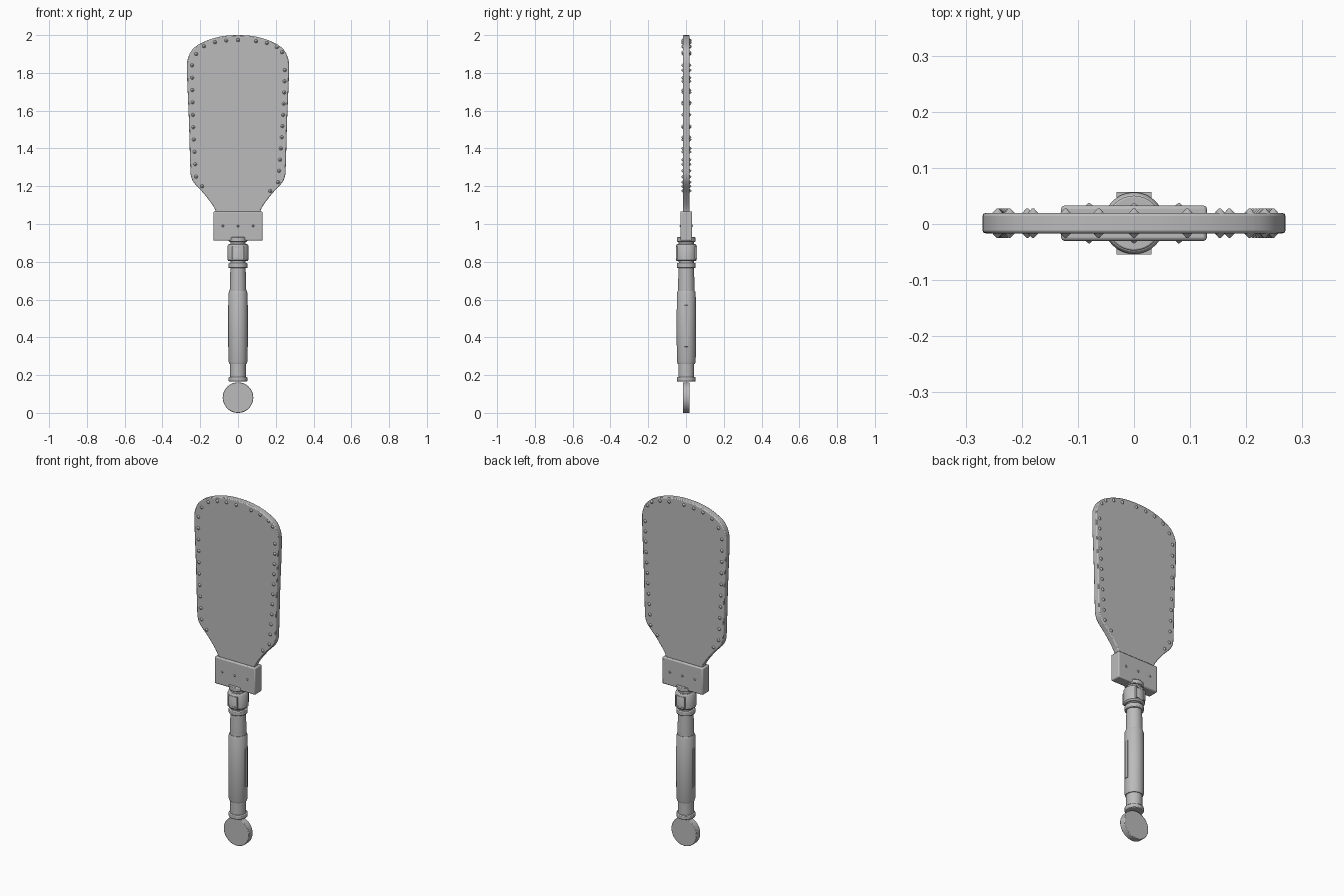
import bpy, bmesh, math
from mathutils import Vector, Matrix

if "Cube" in bpy.data.objects:
    bpy.data.objects.remove(bpy.data.objects["Cube"])

steel = bpy.data.materials.new("grey metal")
steel.use_nodes = True
grey = (0.5, 0.5, 0.5, 1)
steel.diffuse_color = grey
steel.node_tree.nodes["Principled BSDF"].inputs["Base Color"].default_value = grey
MID = 0.0015  # depth of the centre plane


def finish(name, bm, bevel=0, angle=35):
    bmesh.ops.recalc_face_normals(bm, faces=bm.faces)
    mesh = bpy.data.meshes.new(name)
    bm.to_mesh(mesh)
    bm.free()
    obj = bpy.data.objects.new(name, mesh)
    bpy.context.collection.objects.link(obj)
    mesh.materials.append(steel)
    if bevel:
        mod = obj.modifiers.new("Bevel", "BEVEL")
        mod.width, mod.segments, mod.limit_method = bevel, 2, "ANGLE"
        mod.angle_limit = math.radians(40)
    bpy.ops.object.select_all(action="DESELECT")
    obj.select_set(True)
    bpy.context.view_layer.objects.active = obj
    bpy.ops.object.shade_smooth_by_angle(angle=math.radians(angle))
    return obj


def box(name, size, centre, bevel=0):
    bm = bmesh.new()
    bmesh.ops.create_cube(bm, size=1)
    bmesh.ops.scale(bm, vec=size, verts=bm.verts)
    bmesh.ops.translate(bm, vec=centre, verts=bm.verts)
    return finish(name, bm, bevel)


def lathe(name, profile, bevel=0, sides=32):
    """Closed solid of revolution from (radius, height) pairs."""
    bm = bmesh.new()
    rings = []
    for r, z in profile:
        ring = [bm.verts.new((r * math.cos(2 * math.pi * i / sides),
                              MID + r * math.sin(2 * math.pi * i / sides), z))
                for i in range(sides)]
        rings.append(ring)
    for a, b in zip(rings, rings[1:]):
        for i in range(sides):
            j = (i + 1) % sides
            bm.faces.new((a[i], a[j], b[j], b[i]))
    bm.faces.new(rings[0])
    bm.faces.new(rings[-1])
    return finish(name, bm, bevel)


def smooth_path(points, steps=4):
    """Catmull-Rom curve through the points."""
    pts = [Vector(p) for p in points]
    pts = [pts[0]] + pts + [pts[-1]]
    out = []
    for a, b, c, d in zip(pts, pts[1:], pts[2:], pts[3:]):
        for k in range(steps):
            t = k / steps
            out.append(0.5 * (2 * b + (c - a) * t + (2 * a - 5 * b + 4 * c - d) * t ** 2
                              + (3 * b - a - 3 * c + d) * t ** 3))
    return out + [pts[-1]]


# Paddle blade
half = smooth_path([(0.11, 1.03), (0.125, 1.085), (0.18, 1.16), (0.228, 1.212),
                    (0.248, 1.25), (0.253, 1.31), (0.26, 1.55), (0.27, 1.81),
                    (0.262, 1.885), (0.228, 1.937), (0.15, 1.977), (0.07, 1.996),
                    (0, 2.0)])
outline = half + [Vector((-p.x, p.y)) for p in reversed(half[:-1])]
bm = bmesh.new()
face = bm.faces.new([bm.verts.new((p.x, MID - 0.018, p.y)) for p in outline])
ext = bmesh.ops.extrude_face_region(bm, geom=[face])
bmesh.ops.translate(bm, vec=(0, 0.036, 0),
                    verts=[v for v in ext["geom"] if isinstance(v, bmesh.types.BMVert)])
finish("blade", bm, 0.005)

# Rivets through the blade rim and the clamp block
spots = [(-0.222, 1.9), (-0.18, 1.942), (-0.122, 1.963), (-0.063, 1.971), (0, 1.974),
         (0.095, 1.968), (0.153, 1.958), (0.206, 1.937), (0.233, 1.91),
         (-0.19, 1.2), (0.17, 1.175)]
spots += [(-0.243 + 0.021 * (i / 9) ** 2, 1.84 - 0.0655 * i) for i in range(10)]
spots += [(0.248 - 0.036 * (i / 10) ** 1.5, 1.815 - 0.0593 * i) for i in range(11)]


def rivets(name, places, surface, height, radius):
    bm = bmesh.new()
    for x, z in places:
        for side in (-1, 1):
            place = (Matrix.Translation((x, MID + side * (surface + height / 2), z))
                     @ Matrix.Rotation(-side * math.pi / 2, 4, "X"))
            bmesh.ops.create_cone(bm, cap_ends=True, segments=8, radius1=radius,
                                  radius2=radius * 0.15, depth=height, matrix=place)
    finish(name, bm)


rivets("blade_rivets", spots, 0.0175, 0.009, 0.010)
rivets("clamp_rivets", [(x, 0.99) for x in (-0.08, 0, 0.08)], 0.031, 0.005, 0.007)

# Clamp block joining blade and handle
box("clamp_block", (0.26, 0.063, 0.155), (0, MID, 0.989), 0.006)

# Turned handle
lathe("neck_collar", [(0.049, 0.906), (0.049, 0.93)], 0.003)
lathe("handle_core", [(0.04, 0.17), (0.04, 0.255), (0.043, 0.265), (0.043, 0.635),
                      (0.04, 0.70), (0.037, 0.765), (0.04, 0.80), (0.04, 0.92)])
lathe("ferrule", [(0.05, 0.803), (0.055, 0.81), (0.055, 0.885), (0.05, 0.893)], 0.002)
lathe("upper_ring", [(0.05, 0.766), (0.05, 0.793)], 0.004)
lathe("upper_shaft", [(0.044, 0.63), (0.043, 0.70), (0.04, 0.77)])
lathe("grip", [(0.046, 0.26), (0.05, 0.272), (0.051, 0.45), (0.05, 0.635), (0.046, 0.645)])
lathe("lower_shaft", [(0.042, 0.18), (0.042, 0.265)])
lathe("lower_ring", [(0.05, 0.166), (0.05, 0.19)], 0.004)

# Framed window plates on the ferrule, front and back
for side, label in ((-1, "front"), (1, "back")):
    bm = bmesh.new()
    bmesh.ops.create_cube(bm, size=1)
    bmesh.ops.scale(bm, vec=(0.062, 0.012, 0.066), verts=bm.verts)
    bmesh.ops.translate(bm, vec=(0, MID + side * 0.0495, 0.848), verts=bm.verts)
    bm.normal_update()
    outer = [f for f in bm.faces if f.normal.y * side > 0.9]
    bmesh.ops.inset_region(bm, faces=outer, thickness=0.007)
    bmesh.ops.inset_region(bm, faces=outer, thickness=0.001, depth=-0.005)
    finish("ferrule_window_" + label, bm)

# Thin strips along the sides of the grip
for side, label in ((-1, "right"), (1, "left")):
    box("grip_strip_" + label, (0.006, 0.02, 0.22), (side * 0.0505, MID, 0.46), 0.001)

# Flat round pommel
bm = bmesh.new()
bmesh.ops.create_cone(bm, cap_ends=True, segments=48, radius1=0.081, radius2=0.081, depth=0.036,
                      matrix=Matrix.Translation((0, MID, 0.081)) @ Matrix.Rotation(math.pi / 2, 4, "X"))
finish("pommel", bm, 0.003)
